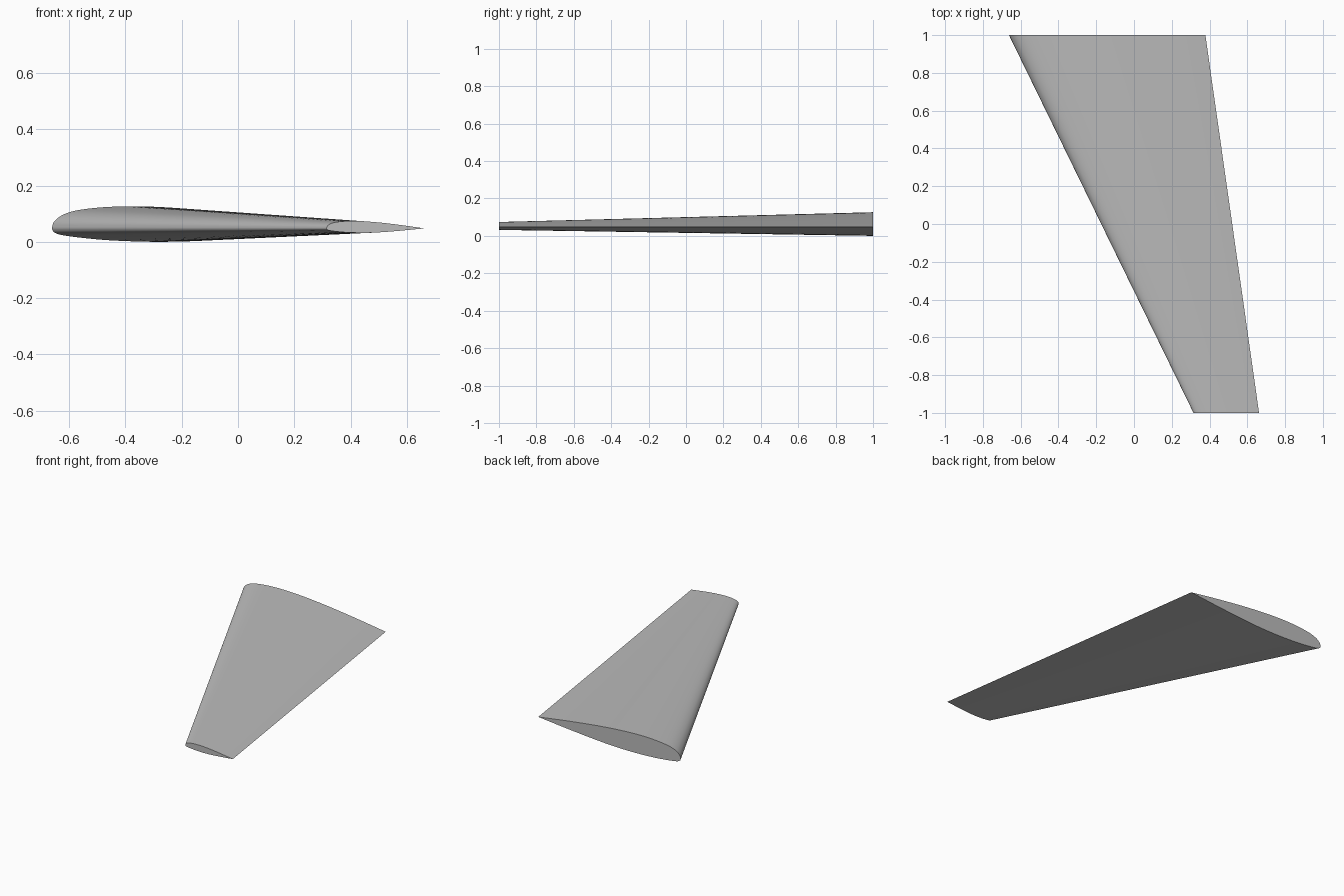
import bpy, bmesh, math
from mathutils import Vector

cube = bpy.data.objects.get("Cube")
if cube:
    bpy.data.objects.remove(cube, do_unlink=True)

# Aerofoil section as (chord fraction, height / chord), leading to trailing edge
UPPER = [(0, 0), (.004, .016), (.0125, .028), (.03, .042), (.06, .055), (.1, .064),
         (.16, .071), (.22, .0745), (.28, .0755), (.36, .0735), (.46, .067),
         (.58, .056), (.72, .0395), (.86, .0205), (1, 0)]
LOWER = [(0, 0), (.004, -.009), (.0125, -.016), (.03, -.022), (.06, -.027), (.1, -.032),
         (.16, -.038), (.22, -.042), (.3, -.045), (.38, -.046), (.5, -.043),
         (.65, -.033), (.82, -.018), (1, 0)]


def refine(points, steps=3):
    """Pass a smooth spline through the points."""
    p = [Vector(q) for q in points]
    p = [2 * p[0] - p[1]] + p + [2 * p[-1] - p[-2]]
    out = []
    for a, b, c, d in zip(p, p[1:], p[2:], p[3:]):
        for i in range(steps):
            t = i / steps
            out.append(0.5 * (2 * b + (c - a) * t + (2 * a - 5 * b + 4 * c - d) * t * t
                              + (3 * b - a - 3 * c + d) * t ** 3))
    return out + [p[-2]]


# Closed loop: over the top to the trailing edge, back underneath
section = refine(UPPER) + refine(LOWER)[-2:0:-1]

# Stations as (y, leading edge x, trailing edge x): tip and root
TIP, ROOT = (-1, .315, .662), (1, -.662, .378)
Z_CHORD = .048

bm = bmesh.new()
rings = []
for y, front, back in (TIP, ROOT):
    chord = back - front
    rings.append([bm.verts.new((front + p.x * chord, y, Z_CHORD + p.y * chord))
                  for p in section])

# Skin between the stations, then flat end caps
tip, root = rings
count = len(section)
for i in range(count):
    j = (i + 1) % count
    bm.faces.new((tip[i], tip[j], root[j], root[i]))
bm.faces.new(tip)
bm.faces.new(root[::-1])
bmesh.ops.recalc_face_normals(bm, faces=bm.faces)

mesh = bpy.data.meshes.new("wing")
bm.to_mesh(mesh)
bm.free()
wing = bpy.data.objects.new("wing", mesh)
bpy.context.collection.objects.link(wing)

# Plain grey finish
grey = bpy.data.materials.new("wing grey")
grey.use_nodes = True
color = (.5, .5, .5, 1)
grey.diffuse_color = color
grey.node_tree.nodes["Principled BSDF"].inputs["Base Color"].default_value = color
mesh.materials.append(grey)

# Smooth skin with sharp cap and trailing edges
bpy.ops.object.select_all(action='DESELECT')
wing.select_set(True)
bpy.context.view_layer.objects.active = wing
bpy.ops.object.shade_smooth_by_angle(angle=math.radians(35))
